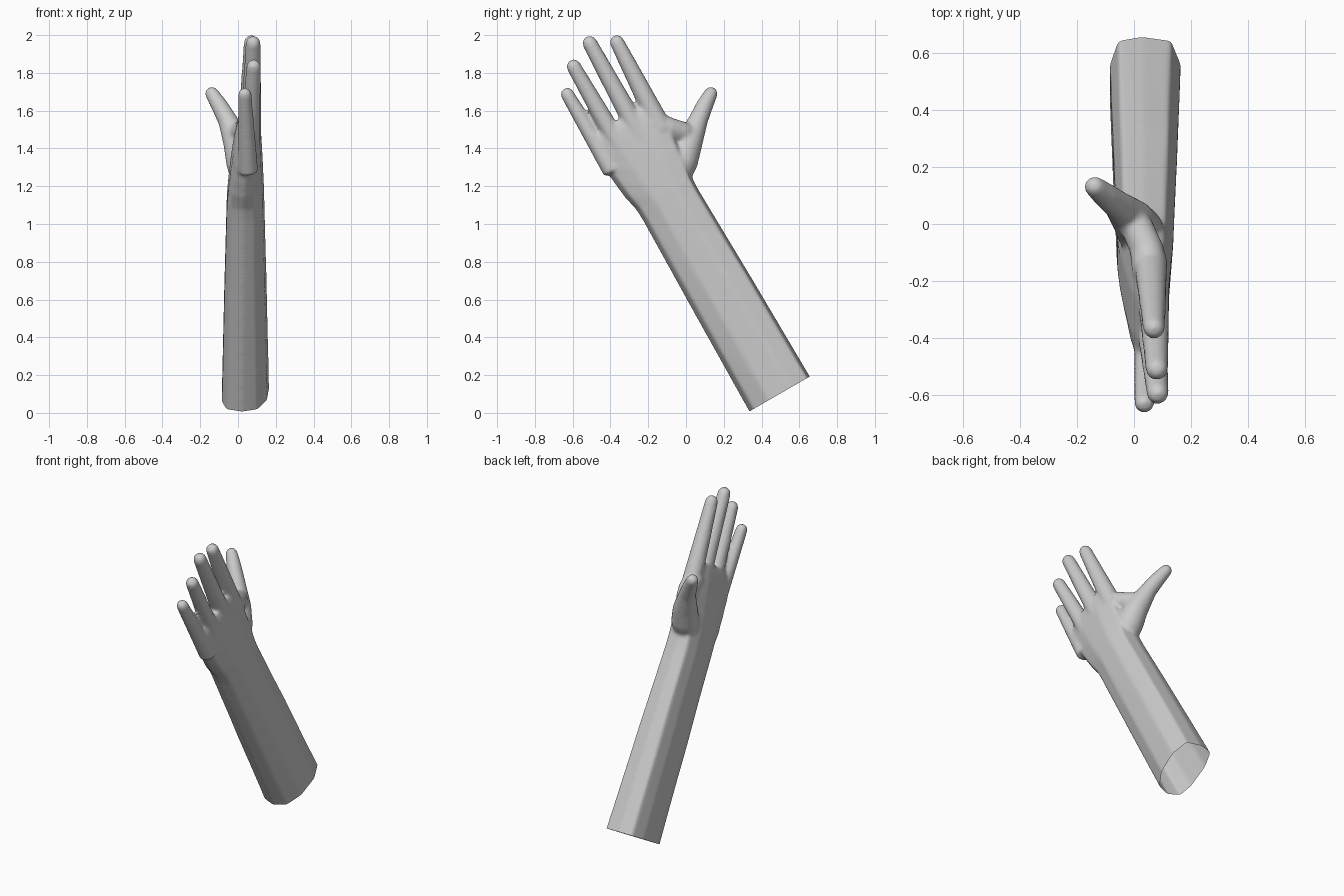
import bpy, bmesh, math
from mathutils import Vector

if "Cube" in bpy.data.objects:
    bpy.data.objects.remove(bpy.data.objects["Cube"])

# Frame of the leaning arm: along it, across it and through it
TILT = math.radians(30)
ALONG = Vector((0, -math.sin(TILT), math.cos(TILT)))
ACROSS = Vector((0, math.cos(TILT), math.sin(TILT)))
THROUGH = Vector((1, 0, 0))
END = Vector((0, 0.495, 0.1))

bm = bmesh.new()


def loft(rings):
    """Closed solid through a list of equal rings of points."""
    loops = [[bm.verts.new(p) for p in ring] for ring in rings]
    faces = [bm.faces.new(loops[0]), bm.faces.new(loops[-1])]
    n = len(loops[0])
    for a, b in zip(loops, loops[1:]):
        for i in range(n):
            j = (i + 1) % n
            faces.append(bm.faces.new((a[i], a[j], b[j], b[i])))
    bmesh.ops.recalc_face_normals(bm, faces=faces)


def digit(path, sides=16):
    """Round tapering limb along (x, y, z, radius) points with a domed tip."""
    pts = [(Vector(p[:3]), p[3]) for p in path]
    tip, r = pts[-1]
    aim = (tip - pts[-2][0]).normalized()
    for k in range(1, 5):
        a = math.radians(k * 21)
        pts.append((tip + aim * r * math.sin(a), r * math.cos(a)))
    rings = []
    for i, (c, rad) in enumerate(pts):
        d = (pts[min(i + 1, len(pts) - 1)][0] - pts[max(i - 1, 0)][0]).normalized()
        s = d.cross(THROUGH).normalized()
        t = s.cross(d)
        rings.append([c + rad * (s * math.cos(q) + t * math.sin(q))
                      for q in (math.tau * m / sides for m in range(sides))])
    loft(rings)


# Forearm and palm: one ten-sided section scaled along the arm
SECTION = [(-.1, 1), (.72, .91), (1, .38), (.9, -.35), (.5, -.86),
           (-.15, -1), (-.8, -.86), (-1, -.43), (-1, .38), (-.76, .91)]
# distance along, low edge, high edge, centre x, half depth
STATIONS = [(-.06, -.187, .187, .04, .126), (.6, -.178, .18, .04, .113),
            (1.15, -.168, .17, .04, .1), (1.22, -.17, .172, .041, .098),
            (1.31, -.19, .185, .043, .092), (1.4, -.2, .2, .046, .085),
            (1.5, -.21, .212, .05, .076), (1.58, -.212, .212, .055, .066),
            (1.64, -.195, .2, .06, .054), (1.68, -.15, .185, .062, .04)]
loft([[END + ALONG * u + ACROSS * ((lo + hi) / 2 + v * (hi - lo) / 2)
       + THROUGH * (cx + x * dx) for x, v in SECTION]
      for u, lo, hi, cx, dx in STATIONS])

# Fingers: base and tip centres with their radii
FINGERS = [
    ((.06, -.175, 1.59, .056), (.07, -.365, 1.962, .039)),    # index
    ((.07, -.293, 1.56, .054), (.08, -.509, 1.957, .04)),     # middle
    ((.065, -.392, 1.48, .052), (.083, -.594, 1.833, .039)),  # ring
    ((.05, -.435, 1.36, .05), (.036, -.628, 1.686, .036)),    # little
]
for base, tip in FINGERS:
    b, t = Vector(base), Vector(tip)
    digit([b.lerp(t, f) for f in (-.25, 0, .5, 1)])

# Thumb with its fleshy root
digit([(.04, -.07, 1.2, .07), (.02, -.02, 1.33, .084), (-.005, .015, 1.43, .074),
       (-.055, .065, 1.55, .052), (-.1, .1, 1.63, .045), (-.138, .131, 1.69, .037)])

# Web of skin between thumb and index finger
digit([(.055, -.17, 1.54, .062), (.045, -.09, 1.505, .06), (.015, -.02, 1.485, .058),
       (-.02, .03, 1.47, .055)])

mesh = bpy.data.meshes.new("arm_and_hand")
bm.to_mesh(mesh)
bm.free()
arm = bpy.data.objects.new("arm_and_hand", mesh)
bpy.context.collection.objects.link(arm)

# Fuse the parts into one skin and soften the joins
fuse = arm.modifiers.new("fuse", 'REMESH')
fuse.mode = 'VOXEL'
fuse.voxel_size = 0.01
soften = arm.modifiers.new("soften", 'SMOOTH')
soften.factor = 0.5
soften.iterations = 8
deps = bpy.context.evaluated_depsgraph_get()
skin = bpy.data.meshes.new_from_object(arm.evaluated_get(deps))
arm.modifiers.clear()

# Cut the lower end square and leave it open
bm = bmesh.new()
bm.from_mesh(skin)
bmesh.ops.bisect_plane(bm, geom=bm.verts[:] + bm.edges[:] + bm.faces[:],
                       plane_co=END, plane_no=ALONG, clear_inner=True)
for f in bm.faces:
    f.smooth = True
bm.to_mesh(skin)
bm.free()
arm.data = skin
bpy.data.meshes.remove(mesh)
skin.name = "arm_and_hand"

# Plain grey skin
grey = bpy.data.materials.new("light grey")
grey.use_nodes = True
colour = (0.6, 0.6, 0.6, 1)
grey.diffuse_color = colour
grey.node_tree.nodes["Principled BSDF"].inputs["Base Color"].default_value = colour
skin.materials.clear()
skin.materials.append(grey)
